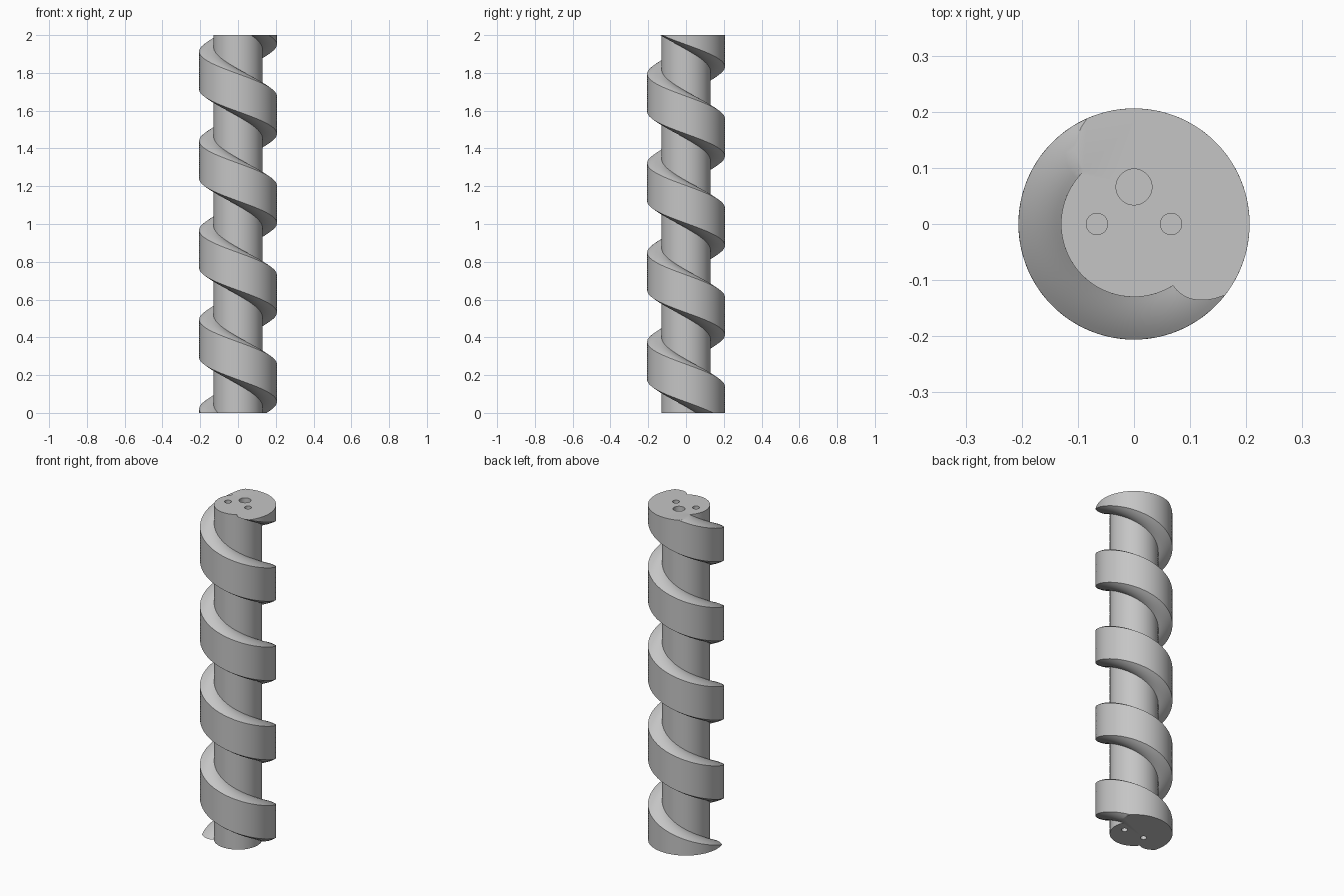
import bpy
import bmesh
from math import cos, sin, radians

HEIGHT, PITCH = 2.0, 0.473
CORE_R, RIM_R = 0.13, 0.206
CENTRE = 38            # direction of the thread on the top face, degrees
ROOT_HALF, FLARE = 95.6, 19.6
LAYERS = 200

if "Cube" in bpy.data.objects:
    bpy.data.objects.remove(bpy.data.objects["Cube"])

grey = bpy.data.materials.new("plain_grey")
grey.use_nodes = True
colour = (0.56, 0.56, 0.56, 1)
grey.diffuse_color = colour
grey.node_tree.nodes["Principled BSDF"].inputs["Base Color"].default_value = colour


def steps(a, b, n):
    """n evenly spaced values from a towards b, leaving b out."""
    return [a + (b - a) * i / n for i in range(n)]


def flank(t, side):
    """Polar point on a thread flank; t runs from root to rim."""
    return CORE_R + (RIM_R - CORE_R) * t, side * (ROOT_HALF - FLARE * t * t)


# Horizontal section: flank, rim arc, flank, bare core arc
rim_half = ROOT_HALF - FLARE
outline = [flank(t, -1) for t in steps(0, 1, 8)]
outline += [(RIM_R, a) for a in steps(-rim_half, rim_half, 40)]
outline += [flank(t, 1) for t in steps(1, 0, 8)]
outline += [(CORE_R, a) for a in steps(ROOT_HALF, 360 - ROOT_HALF, 40)]

# Sweep the section upward with a constant twist
bm = bmesh.new()
rings = []
for k in range(LAYERS + 1):
    z = HEIGHT * k / LAYERS
    turn = CENTRE + 360 * (HEIGHT - z) / PITCH
    rings.append([bm.verts.new((r * cos(radians(a + turn)), r * sin(radians(a + turn)), z))
                  for r, a in outline])
n = len(outline)
for low, high in zip(rings, rings[1:]):
    for i in range(n):
        j = (i + 1) % n
        bm.faces.new((low[i], low[j], high[j], high[i]))
bm.faces.new(rings[0][::-1])
bm.faces.new(rings[-1])
bmesh.ops.recalc_face_normals(bm, faces=bm.faces[:])
mesh = bpy.data.meshes.new("screw_shaft")
bm.to_mesh(mesh)
bm.free()
mesh.materials.append(grey)
shaft = bpy.data.objects.new("screw_shaft", mesh)
bpy.context.collection.objects.link(shaft)
bpy.context.view_layer.objects.active = shaft
shaft.select_set(True)


def drill(x, y, z, radius, depth):
    """Cut a blind round hole reaching depth in from the end face at z."""
    bpy.ops.mesh.primitive_cylinder_add(vertices=40, radius=radius, depth=2 * depth,
                                        location=(x, y, z))
    cutter = bpy.context.object
    cutter.name = "hole_cutter"
    cutter.hide_render = True
    cutter.data.materials.append(grey)
    bpy.ops.object.select_all(action='DESELECT')
    shaft.select_set(True)
    bpy.context.view_layer.objects.active = shaft
    mod = shaft.modifiers.new("hole", 'BOOLEAN')
    mod.operation = 'DIFFERENCE'
    mod.solver = 'EXACT'
    mod.object = cutter
    bpy.ops.object.modifier_apply(modifier=mod.name)
    bpy.data.objects.remove(cutter)


# One large and two small holes on top, two small holes underneath
drill(0, 0.066, HEIGHT, 0.032, 0.2)
for side in (-1, 1):
    drill(side * 0.066, 0, HEIGHT, 0.019, 0.2)
    drill(side * 0.066, 0, 0, 0.017, 0.2)

bpy.ops.object.shade_smooth_by_angle(angle=radians(30))
